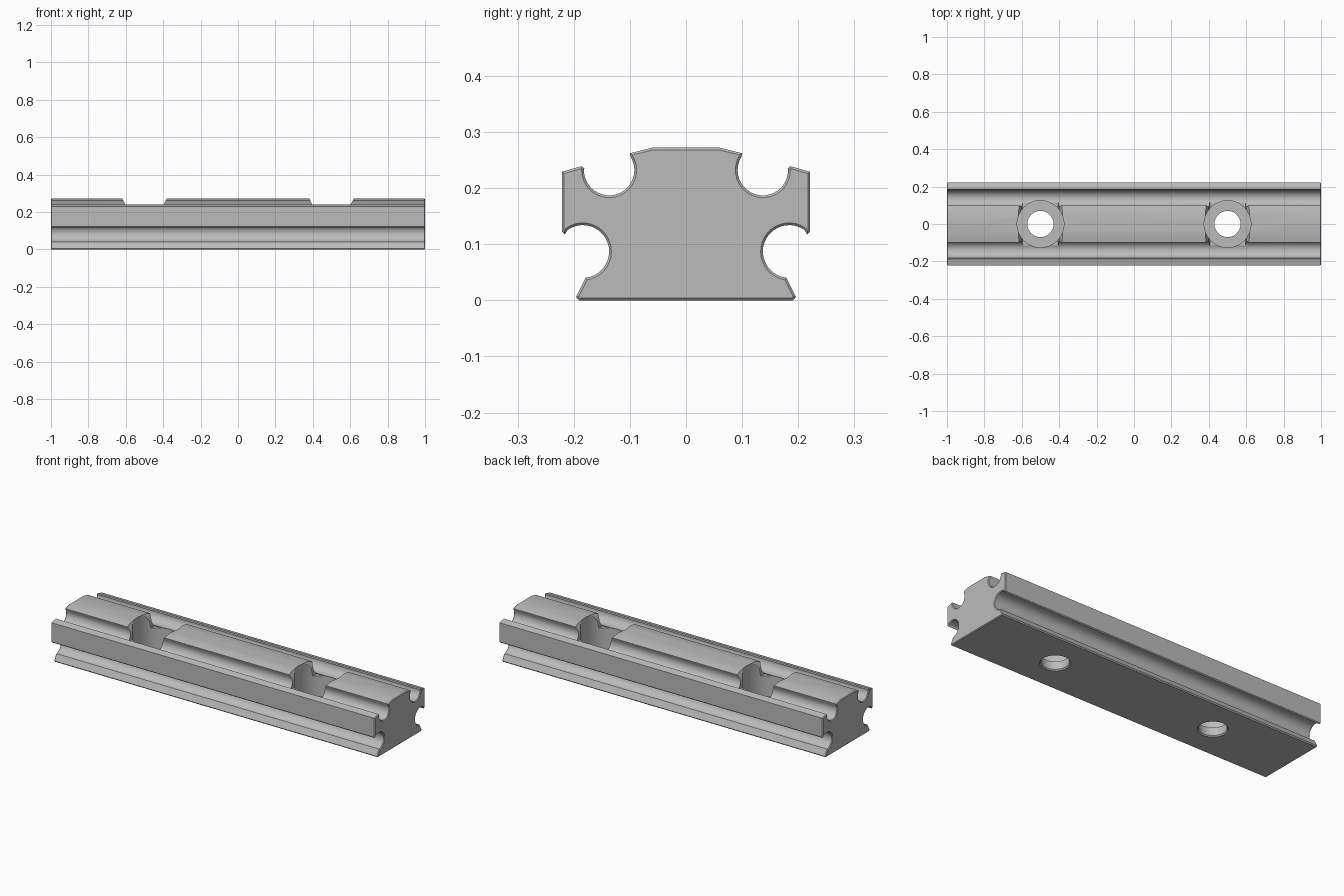
import bpy
import bmesh
from math import sin, cos, radians

default = bpy.data.objects.get("Cube")
if default:
    bpy.data.objects.remove(default, do_unlink=True)

steel = bpy.data.materials.new("grey_steel")
grey = (0.5, 0.5, 0.5, 1)
steel.use_nodes = True
steel.diffuse_color = grey
steel.node_tree.nodes["Principled BSDF"].inputs["Base Color"].default_value = grey


def arc(cy, cz, r, start, end, n=20):
    angles = [radians(start + (end - start) * i / n) for i in range(n + 1)]
    return [(cy + r * cos(a), cz + r * sin(a)) for a in angles]


def make_object(name, bm):
    bmesh.ops.recalc_face_normals(bm, faces=bm.faces)
    mesh = bpy.data.meshes.new(name)
    bm.to_mesh(mesh)
    bm.free()
    mesh.materials.append(steel)
    obj = bpy.data.objects.new(name, mesh)
    bpy.context.collection.objects.link(obj)
    return obj


def lathe_cutter(name, x, profile, n=64):
    """Vertical turned cutter from (radius, height) pairs."""
    bm = bmesh.new()
    rings = []
    for r, z in profile:
        rings.append([bm.verts.new((x + r * cos(radians(360 * i / n)),
                                    r * sin(radians(360 * i / n)), z)) for i in range(n)])
    for a, b in zip(rings, rings[1:]):
        for i in range(n):
            j = (i + 1) % n
            bm.faces.new((a[i], a[j], b[j], b[i]))
    bm.faces.new(rings[0])
    bm.faces.new(rings[-1])
    return make_object(name, bm)


def slot_cutter(name, x):
    """Flared cutter that trims the thin cusps beside the counterbore."""
    outline = [(-0.095, 0.19), (0.095, 0.19), (0.1, 0.235), (0.125, 0.285),
               (-0.125, 0.285), (-0.1, 0.235)]
    bm = bmesh.new()
    face = bm.faces.new([bm.verts.new((x + px, -0.115, z)) for px, z in outline])
    side = bmesh.ops.extrude_face_region(bm, geom=[face])["geom"]
    bmesh.ops.translate(bm, vec=(0, 0.23, 0),
                        verts=[v for v in side if isinstance(v, bmesh.types.BMVert)])
    return make_object(name, bm)


# Half of the rail section, foot to crown, then mirrored
half = [(0.191, 0), (0.196, 0.006), (0.181, 0.036)]
half += arc(0.184, 0.087, 0.047, 264, 55)
half += [(0.216, 0.117), (0.221, 0.122), (0.221, 0.229), (0.186, 0.239), (0.181, 0.235)]
half += arc(0.137, 0.232, 0.045, 0, -212)
half += [(0.1, 0.262), (0.06, 0.272)]
section = half + [(-y, z) for y, z in reversed(half)]

# Rail body with chamfered ends
end, chamfer = 0.996, 0.004
bm = bmesh.new()
cap = bm.faces.new([bm.verts.new((-end, y, z)) for y, z in section])
new = bmesh.ops.extrude_face_region(bm, geom=[cap])["geom"]
bmesh.ops.translate(bm, vec=(2 * end, 0, 0),
                    verts=[v for v in new if isinstance(v, bmesh.types.BMVert)])
bmesh.ops.recalc_face_normals(bm, faces=bm.faces)
for cap in [f for f in bm.faces if abs(f.normal.x) > 0.9]:
    bmesh.ops.inset_region(bm, faces=[cap], thickness=chamfer, depth=chamfer,
                           use_even_offset=True)
rail = make_object("guide_rail", bm)

# Counterbored mounting holes
bore = [(0.076, -0.02), (0.076, 0), (0.07, 0.006), (0.07, 0.05), (0.125, 0.05), (0.125, 0.32)]
cutters = []
for label, x in (("right", -0.5), ("left", 0.5)):
    cutters.append(slot_cutter(label + "_slot_cutter", x))
    cutters.append(lathe_cutter(label + "_hole_cutter", x, bore))
for cutter in cutters:
    cut = rail.modifiers.new(cutter.name, "BOOLEAN")
    cut.operation = "DIFFERENCE"
    cut.solver = "EXACT"
    cut.object = cutter
    cutter.hide_render = True

# Apply the cuts and drop the cutters
bpy.context.view_layer.objects.active = rail
rail.select_set(True)
for name in [m.name for m in rail.modifiers]:
    bpy.ops.object.modifier_apply(modifier=name)
for cutter in cutters:
    bpy.data.objects.remove(cutter, do_unlink=True)
bpy.ops.object.select_all(action="DESELECT")
rail.select_set(True)
bpy.ops.object.shade_smooth_by_angle(angle=radians(25))
